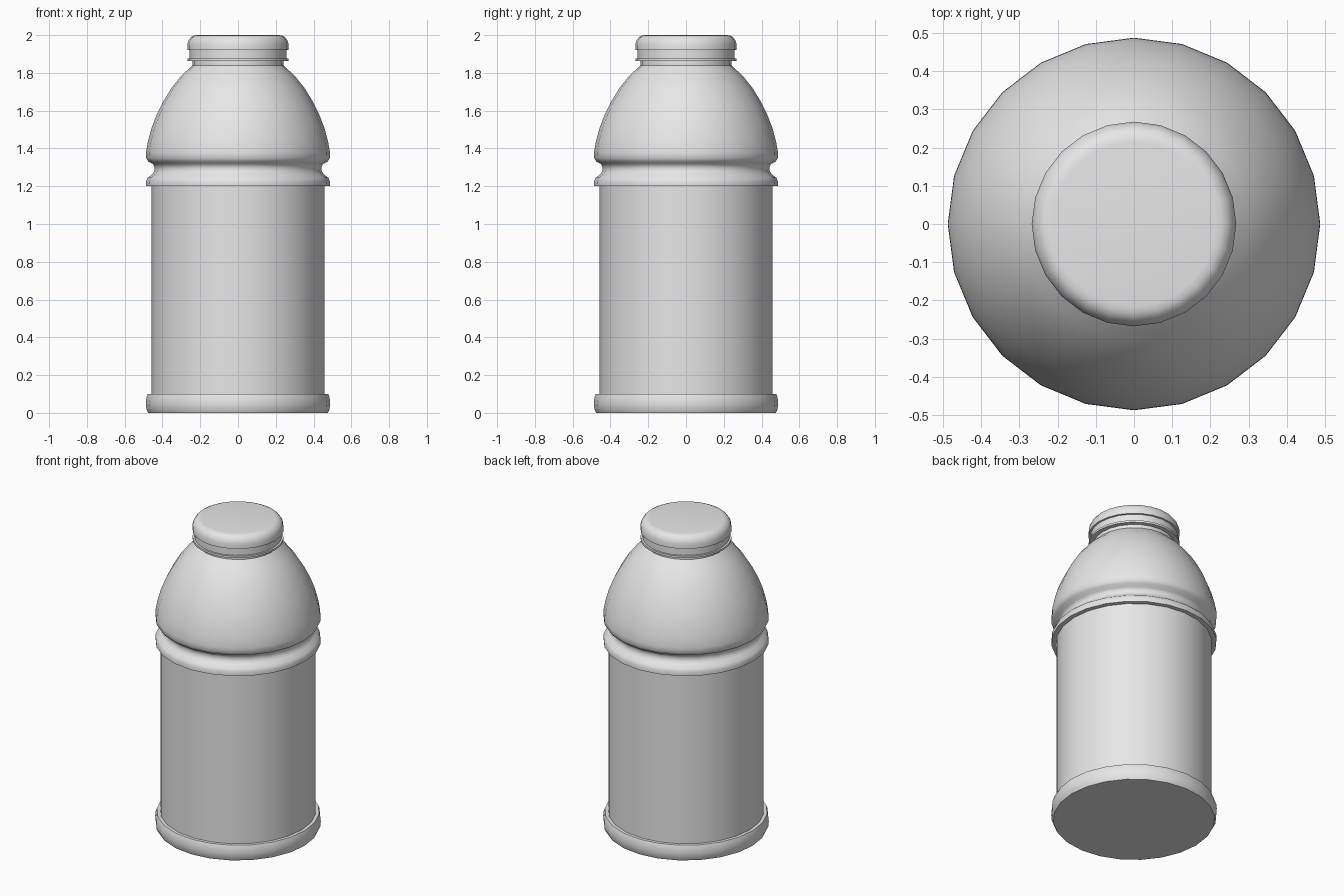
import bpy, bmesh, math

if "Cube" in bpy.data.objects:
    bpy.data.objects.remove(bpy.data.objects["Cube"], do_unlink=True)

SIDES = 24

grey = bpy.data.materials.new("plain_grey")
grey.use_nodes = True
GREY = (0.8, 0.8, 0.8, 1)
grey.diffuse_color = GREY
grey.node_tree.nodes["Principled BSDF"].inputs["Base Color"].default_value = GREY


def lathe(name, profile, cap_bottom=False, cap_top=False):
    """Spin a (radius, height) profile about z, listed from bottom to top."""
    bm = bmesh.new()
    rings = []
    for r, z in profile:
        rings.append([bm.verts.new((r * math.cos(i * math.tau / SIDES),
                                    r * math.sin(i * math.tau / SIDES), z))
                      for i in range(SIDES)])
    for low, high in zip(rings, rings[1:]):
        for i in range(SIDES):
            j = (i + 1) % SIDES
            bm.faces.new((low[i], low[j], high[j], high[i]))
    if cap_bottom:
        bm.faces.new(rings[0][::-1])
    if cap_top:
        bm.faces.new(rings[-1])
    mesh = bpy.data.meshes.new(name)
    bm.to_mesh(mesh)
    bm.free()
    mesh.materials.append(grey)
    obj = bpy.data.objects.new(name, mesh)
    bpy.context.collection.objects.link(obj)
    bpy.ops.object.select_all(action='DESELECT')
    obj.select_set(True)
    bpy.context.view_layer.objects.active = obj
    bpy.ops.object.shade_smooth_by_angle(angle=math.radians(40))
    return obj


# Rounded foot with a flat underside
lathe("base_rim", [(0.475, 0), (0.485, 0.02), (0.488, 0.05),
                   (0.485, 0.08), (0.478, 0.1), (0.458, 0.1)], cap_bottom=True)

# Straight label area
lathe("body", [(0.458, 0.1), (0.458, 1.2)])

# Ring, pinched groove and domed shoulder
lathe("shoulder", [(0.458, 1.2), (0.486, 1.2), (0.487, 1.225), (0.478, 1.245),
                   (0.455, 1.262), (0.443, 1.28), (0.441, 1.3), (0.45, 1.318),
                   (0.475, 1.33), (0.486, 1.35), (0.487, 1.38), (0.476, 1.44),
                   (0.457, 1.51), (0.43, 1.58), (0.395, 1.65), (0.352, 1.72),
                   (0.3, 1.785), (0.24, 1.84)])

# Neck with thin flange
lathe("neck", [(0.24, 1.84), (0.24, 1.862), (0.268, 1.862), (0.268, 1.875),
               (0.256, 1.875), (0.256, 1.922)])

# Rounded lid
lathe("cap", [(0.256, 1.922), (0.268, 1.922), (0.268, 1.95), (0.262, 1.972),
              (0.248, 1.99), (0.232, 1.998), (0.215, 2.0)], cap_top=True)
